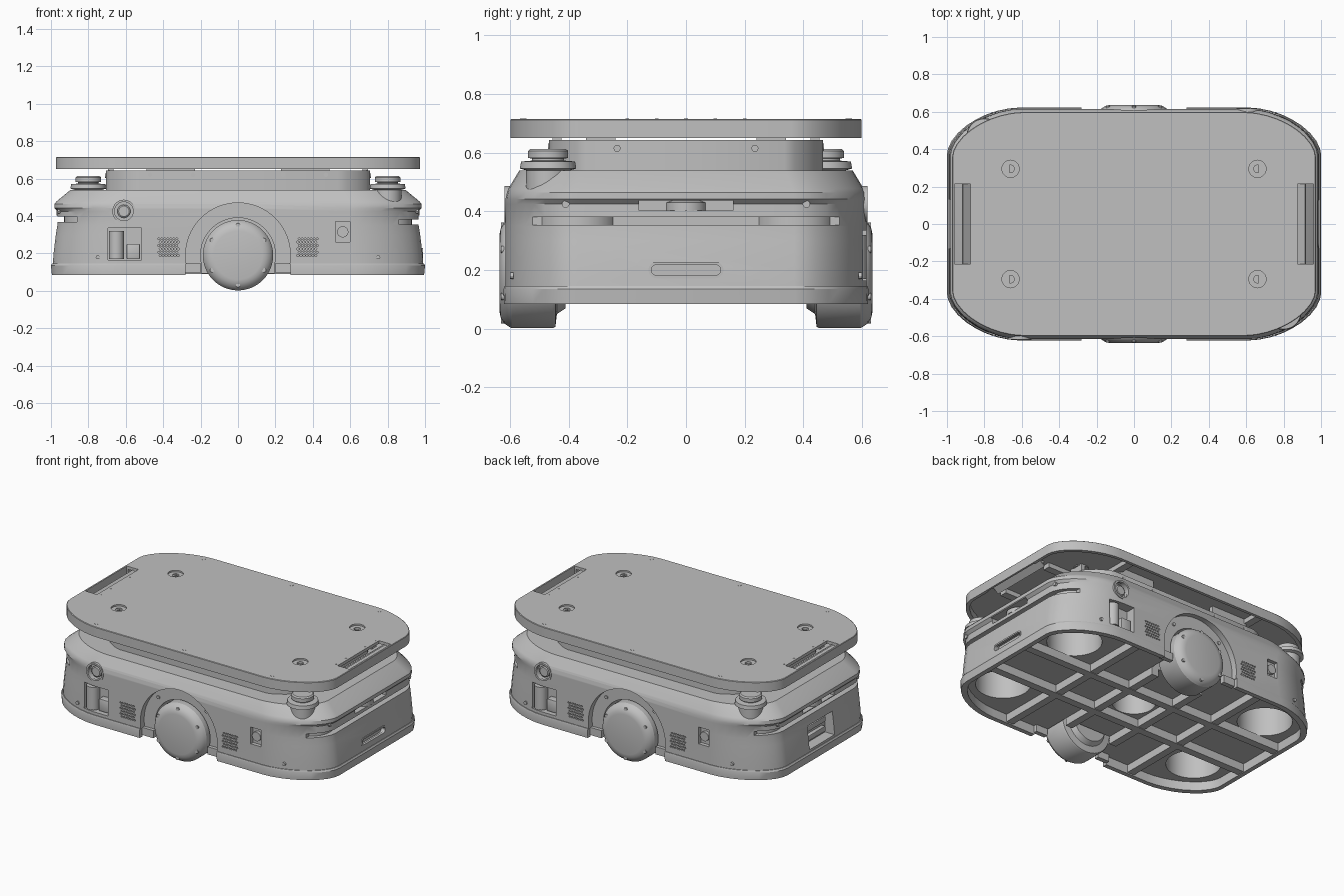
import bpy, bmesh, math
from math import cos, sin, pi
from mathutils import Matrix, Vector

if "Cube" in bpy.data.objects:
    bpy.data.objects.remove(bpy.data.objects["Cube"])

grey = bpy.data.materials.new("light grey")
grey.use_nodes = True
grey.diffuse_color = (0.53, 0.53, 0.53, 1)
grey.node_tree.nodes["Principled BSDF"].inputs["Base Color"].default_value = (0.53, 0.53, 0.53, 1)


# ---- helpers ----
def finish(name, bm):
    bmesh.ops.recalc_face_normals(bm, faces=bm.faces)
    me = bpy.data.meshes.new(name)
    bm.to_mesh(me)
    bm.free()
    me.materials.append(grey)
    ob = bpy.data.objects.new(name, me)
    bpy.context.collection.objects.link(ob)
    return ob


def outline(a, b, fx=0.62, fy=0.6, steps=9, power=1.75):
    """Rounded plan outline with half sizes a and b."""
    quarter = []
    for i in range(steps + 1):
        t = pi / 2 * i / steps
        quarter.append((a * (fx + (1 - fx) * max(cos(t), 0) ** (2 / power)),
                        b * (fy + (1 - fy) * sin(t) ** (2 / power))))
    back = quarter[::-1]
    return (quarter + [(-x, y) for x, y in back]
            + [(-x, -y) for x, y in quarter] + [(x, -y) for x, y in back])


def loft(name, levels, **kw):
    """Skin stacked outlines; levels are (z, half x, half y)."""
    bm = bmesh.new()
    rings = [[bm.verts.new((x, y, z)) for x, y in outline(a, b, **kw)] for z, a, b in levels]
    n = len(rings[0])
    for lo, hi in zip(rings, rings[1:]):
        for i in range(n):
            j = (i + 1) % n
            bm.faces.new((lo[i], lo[j], hi[j], hi[i]))
    bm.faces.new(rings[0][::-1])
    bm.faces.new(rings[-1])
    return finish(name, bm)


def box(name, loc, size, bevel=0, tilt=0):
    bm = bmesh.new()
    bmesh.ops.create_cube(bm, size=1)
    bmesh.ops.scale(bm, vec=size, verts=bm.verts)
    if bevel:
        bmesh.ops.bevel(bm, geom=bm.edges[:], offset=bevel, segments=2, affect='EDGES', profile=0.5)
    bmesh.ops.transform(bm, matrix=Matrix.Translation(loc) @ Matrix.Rotation(tilt, 4, 'Y'), verts=bm.verts)
    return finish(name, bm)


def turned(name, loc, profile, axis=(0, 0, 1), sides=48):
    """Spin a (radius, height) profile about an axis."""
    bm = bmesh.new()
    rings = [[bm.verts.new((r * cos(2 * pi * i / sides), r * sin(2 * pi * i / sides), h))
              for i in range(sides)] for r, h in profile]
    for lo, hi in zip(rings, rings[1:]):
        for i in range(sides):
            j = (i + 1) % sides
            bm.faces.new((lo[i], lo[j], hi[j], hi[i]))
    bm.faces.new(rings[0])
    bm.faces.new(rings[-1])
    spin = Vector((0, 0, 1)).rotation_difference(Vector(axis)).to_matrix().to_4x4()
    bmesh.ops.transform(bm, matrix=Matrix.Translation(loc) @ spin, verts=bm.verts)
    return finish(name, bm)


def rod(name, loc, r, h, axis=(0, 0, 1), sides=32):
    return turned(name, loc, [(r, 0), (r, h)], axis, sides)


def cut(ob, cutters):
    for c in cutters:
        mod = ob.modifiers.new("cut", 'BOOLEAN')
        mod.operation, mod.object, mod.solver = 'DIFFERENCE', c, 'EXACT'
    bpy.context.view_layer.update()
    me = bpy.data.meshes.new_from_object(ob.evaluated_get(bpy.context.evaluated_depsgraph_get()))
    ob.modifiers.clear()
    ob.data = me
    for c in cutters:
        bpy.data.objects.remove(c)


def stadium(name, loc, half, r, depth):
    """Slot with round ends along y, facing x."""
    bm = bmesh.new()
    ends = [(s * half + s * r * sin(t), s * r * cos(t)) for s in (1, -1)
            for t in [pi * k / 10 for k in range(11)]]
    f = bm.faces.new([bm.verts.new((loc[0], loc[1] + y, loc[2] + z)) for y, z in ends])
    g = bmesh.ops.extrude_face_region(bm, geom=[f])
    bmesh.ops.translate(bm, vec=(depth, 0, 0), verts=[v for v in g["geom"] if isinstance(v, bmesh.types.BMVert)])
    return finish(name, bm)


SIDE = 0.615
corners = [(x, y) for x in (1, -1) for y in (1, -1)]
slit_z = {1: 0.367, -1: 0.383}

# ---- body shell ----
body = loft("body_shell", [(0.143, 0.99, SIDE), (0.2, 0.986, SIDE), (0.3, 0.974, SIDE), (0.35, 0.966, SIDE),
                           (0.425, 0.964, SIDE), (0.442, 0.982, SIDE), (0.465, 0.982, 0.61),
                           (0.478, 0.97, 0.605), (0.54, 0.895, 0.568)])
cutters = [rod("cutter", (0, 0, 0.1), 0.13, 0.3)]
for x, y in corners:
    cutters.append(rod("cutter", (x * 0.74, y * 0.33, 0.1), 0.165, 0.24, sides=48))
for s in (1, -1):
    f = (0, s, 0)
    # wheel well, shallow arch recess, scanner slit, camera bay, side openings
    cutters += [rod("cutter", (0, s * 0.40, 0.19), 0.2, 0.3, f, 64),
                rod("cutter", (0, s * 0.575, 0.19), 0.28, 0.2, f, 64),
                box("cutter", (s * 0.98, 0, slit_z[s]), (0.24, 1.05, 0.028)),
                box("cutter", (s * 0.98, 0, 0.42), (0.12, 0.32, 0.035)),
                rod("cutter", (s * 0.61, s * 0.575, 0.425), 0.055, 0.1, f),
                box("cutter", (s * 0.605, s * 0.6, 0.25), (0.18, 0.1, 0.17)),
                box("cutter", (-s * 0.56, s * 0.61, 0.315), (0.075, 0.04, 0.11))]
    # ventilation grilles
    for side in (1, -1):
        for col in range(7):
            for row in range(6):
                x = side * (0.32 + col * 0.016 + (row % 2) * 0.008)
                cutters.append(rod("cutter", (x, s * 0.603, 0.188 + row * 0.018), 0.006, 0.03, f, 6))
cutters += [stadium("cutter", (0.955, 0, 0.2), 0.1, 0.025, 0.1),
            box("cutter", (-0.97, 0, 0.235), (0.1, 0.26, 0.15))]
cut(body, cutters)

# ---- lower skirt, open underneath and broken at the wheels ----
skirt = loft("lower_skirt", [(0.085, 0.995, 0.62), (0.135, 1.0, 0.622), (0.146, 0.994, 0.619)])
cut(skirt, [loft("cutter", [(0.05, 0.965, 0.59), (0.2, 0.965, 0.59)])]
    + [box("cutter", (0, s * 0.65, 0.15), (0.56, 0.2, 0.3)) for s in (1, -1)])
for x, y in corners:
    box("wheel_side_plate", (x * 0.24, y * 0.582, 0.122), (0.085, 0.03, 0.05))

# ---- underside frame ----
for s in (1, -1):
    box("long_beam", (0, s * 0.16, 0.117), (1.93, 0.05, 0.055))
    for x in (0.17, 0.47):
        box("cross_beam", (s * x, 0, 0.119), (0.05, 0.8 if x < 0.3 else 1.18, 0.052))

# ---- upper neck ----
loft("upper_neck", [(0.535, 0.705, 0.467), (0.643, 0.705, 0.467)], fx=0.76, fy=0.72, steps=4, power=1.4)
for x, y in corners:
    box("neck_tab", (x * 0.36, y * 0.44, 0.66), (0.26, 0.03, 0.08))
    box("neck_end_tab", (x * 0.68, y * 0.29, 0.66), (0.03, 0.1, 0.08))
    for bx in (0.24, 0.47):
        rod("neck_bolt", (x * bx, y * 0.458, 0.62), 0.012, 0.013, (0, y, 0), 12)
    rod("neck_bolt", (x * 0.698, y * 0.235, 0.615), 0.012, 0.013, (x, 0, 0), 12)

# ---- top plate, a shallow upside-down tray ----
top = loft("top_plate", [(0.65, 0.972, 0.598), (0.712, 0.972, 0.598), (0.715, 0.969, 0.595)])
cutters = [loft("cutter", [(0.6, 0.952, 0.578), (0.695, 0.952, 0.578)])]
for s in (1, -1):
    cutters.append(box("cutter", (s * 0.917, 0, 0.7), (0.085, 0.43, 0.1)))
for x, y in corners:
    cutters.append(rod("cutter", (x * 0.66, y * 0.295, 0.68), 0.046, 0.1))
cut(top, cutters)
for s in (1, -1):
    box("handle_lip", (s * 0.895, 0, 0.683), (0.008, 0.43, 0.055), tilt=s * 0.9)
    box("plate_beam", (0, s * 0.2, 0.68), (1.7, 0.05, 0.03))
    box("plate_cross_beam", (s * 0.5, 0, 0.68), (0.05, 1.15, 0.03))
    for x in (-0.64, 0, 0.64):
        rod("plate_bolt", (x, s * 0.555, 0.712), 0.011, 0.004, sides=12)
    for y in (-0.2, -0.1, 0, 0.1, 0.2):
        rod("handle_screw", (s * 0.855, y, 0.712), 0.006, 0.004, sides=8)
for x, y in corners:
    socket = rod("plate_socket", (x * 0.66, y * 0.295, 0.69), 0.046, 0.015)
    cut(socket, [rod("cutter", (x * 0.66, y * 0.295, 0.6), 0.02, 0.2)])

# ---- drive wheels and details on both long sides ----
for s in (1, -1):
    f = (0, s, 0)
    turned("drive_wheel", (0, s * 0.41, 0.19),
           [(0.12, 0), (0.14, 0.03), (0.183, 0.035), (0.188, 0.045), (0.188, 0.185), (0.182, 0.195),
            (0.172, 0.21), (0.15, 0.222), (0.13, 0.226)], f, 64)
    for k in range(6):
        a = pi / 6 + k * pi / 3
        rod("wheel_bolt", (0.16 * cos(a), s * 0.618, 0.19 + 0.16 * sin(a)), 0.012, 0.012, f, 12)
    turned("round_button", (s * 0.61, s * 0.57, 0.425), [(0.035, 0), (0.035, 0.03), (0.028, 0.035)], f)
    ring = rod("button_ring", (s * 0.61, s * 0.6, 0.425), 0.062, 0.018, f)
    cut(ring, [rod("cutter", (s * 0.61, s * 0.55, 0.425), 0.05, 0.1, f)])
    rod("port_column", (s * 0.65, s * 0.575, 0.17), 0.04, 0.15)
    box("port_block", (s * 0.56, s * 0.57, 0.21), (0.07, 0.05, 0.08), 0.004)
    rod("switch_knob", (-s * 0.56, s * 0.588, 0.315), 0.03, 0.022, f)
    for x, y, z in ((0.75, 0.588, 0.18), (0.175, 0.57, 0.365)):
        for side in (1, -1):
            rod("side_bolt", (side * x, s * y, z), 0.011, 0.012, f, 12)

# ---- diagonal corner sensors ----
for s in (1, -1):
    at = (s * 0.8, -s * 0.47, 0)
    turned("corner_sensor", at, [(0.075, 0.46), (0.075, 0.54), (0.096, 0.546), (0.092, 0.57), (0.055, 0.573),
                                 (0.055, 0.58), (0.068, 0.582), (0.068, 0.606), (0.06, 0.613)])

# ---- end details ----
for s in (1, -1):
    turned("end_camera", (s * 0.90, 0, 0.42), [(0.07, -0.018), (0.07, 0.01), (0.05, 0.017)])
    for y in (1, -1):
        rod("scanner_window", (s * 0.79, y * 0.37, slit_z[s] - 0.015), 0.14, 0.03)
        rod("end_bolt", (s * 0.95, y * 0.41, 0.425), 0.013, 0.014, (s, 0, 0), 12)
handle = stadium("end_handle_rim", (0.972, 0, 0.2), 0.1, 0.028, 0.016)
cut(handle, [stadium("cutter", (0.9, 0, 0.2), 0.1, 0.018, 0.2)])
for z in (0.2, 0.265):
    box("charging_contact", (-0.925, 0, z), (0.04, 0.2, 0.035), 0.004)

# ---- smooth shading with sharp edges kept ----
bpy.ops.object.select_all(action='DESELECT')
for ob in bpy.context.collection.objects:
    if ob.type == 'MESH' and grey.name in ob.data.materials:
        ob.select_set(True)
        bpy.context.view_layer.objects.active = ob
bpy.ops.object.shade_smooth_by_angle(angle=math.radians(30))
